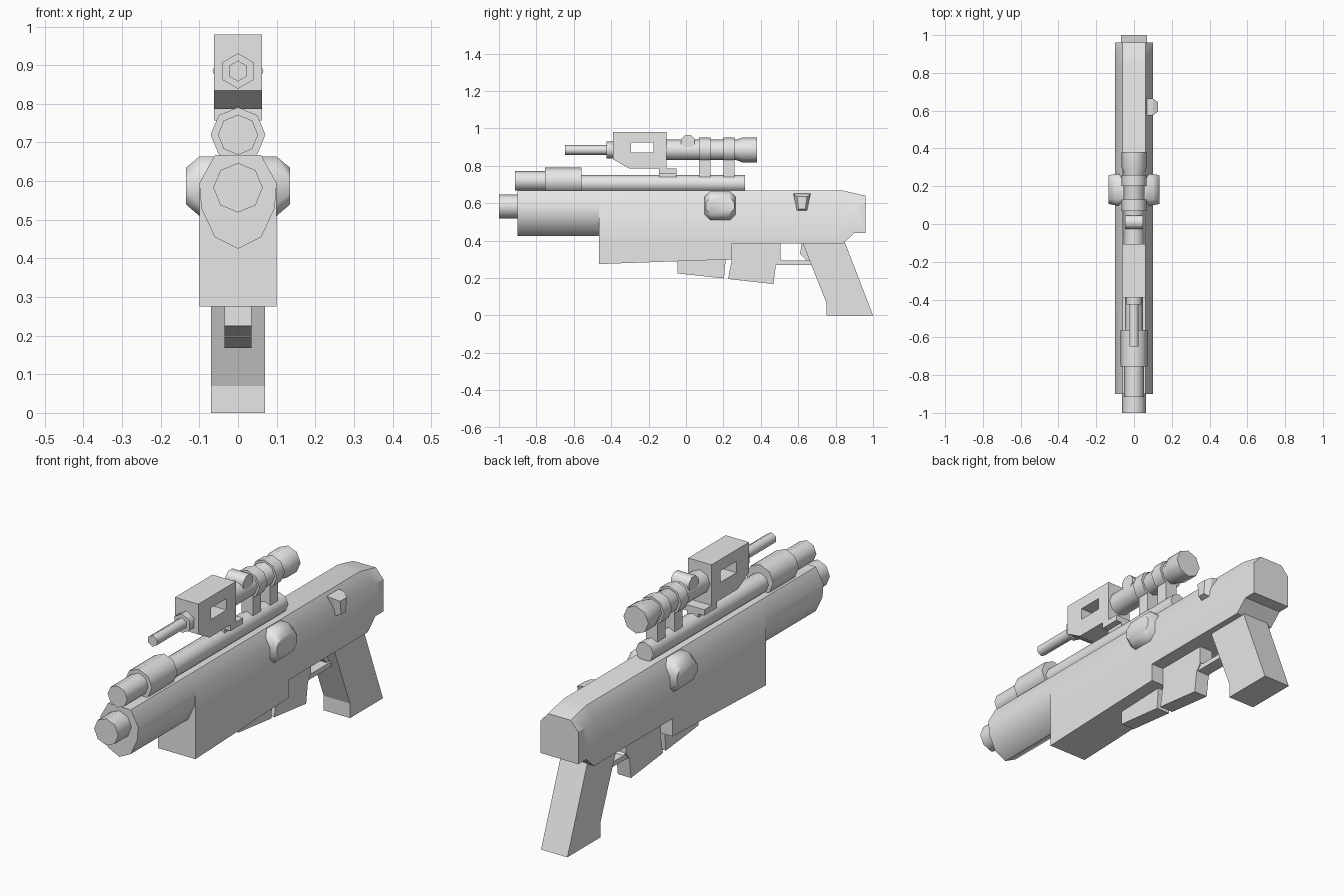
import bpy, bmesh, math
from mathutils import Vector

cube = bpy.data.objects.get("Cube")
if cube:
    bpy.data.objects.remove(cube, do_unlink=True)

grey = bpy.data.materials.new("plain grey")
grey.use_nodes = True
COLOUR = (0.8, 0.8, 0.8, 1)
grey.diffuse_color = COLOUR
grey.node_tree.nodes["Principled BSDF"].inputs["Base Color"].default_value = COLOUR


def loft(name, rings, smooth=0):
    """Skin a list of equal-length rings of points and cap both ends."""
    bm = bmesh.new()
    loops = [[bm.verts.new(p) for p in ring] for ring in rings]
    n = len(loops[0])
    for a, b in zip(loops, loops[1:]):
        for i in range(n):
            j = (i + 1) % n
            bm.faces.new((a[i], a[j], b[j], b[i]))
    bm.faces.new(loops[0])
    bm.faces.new(loops[-1])
    bmesh.ops.recalc_face_normals(bm, faces=bm.faces)
    mesh = bpy.data.meshes.new(name)
    bm.to_mesh(mesh)
    bm.free()
    mesh.materials.append(grey)
    ob = bpy.data.objects.new(name, mesh)
    bpy.context.collection.objects.link(ob)
    if smooth:
        bpy.ops.object.select_all(action='DESELECT')
        ob.select_set(True)
        bpy.context.view_layer.objects.active = ob
        bpy.ops.object.shade_smooth_by_angle(angle=math.radians(smooth))
    return ob


def slab(name, profile, half):
    """Side profile of (y, z) points, extruded across x."""
    return loft(name, [[(x, y, z) for y, z in profile] for x in (-half, half)])


def tube(name, z, stations, sides=8):
    """Faceted tube along y from (y, radius) stations, one vertex straight up."""
    turn = [math.tau * i / sides for i in range(sides)]
    return loft(name, [[(r * math.sin(a), y, z + r * math.cos(a)) for a in turn]
                       for y, r in stations], 62)


def mirrored(half):
    """Complete a half outline of (x, z) points from top to bottom."""
    return half + [(-x, z) for x, z in reversed(half) if x > 0]


# Main body with chamfered top and tapered rear
rings = []
for y, top, bottom in ((-0.465, 0.667, 0.385), (0.84, 0.667, 0.385),
                       (0.9, 0.654, 0.44), (0.96, 0.64, 0.44)):
    rings.append([(x, y, z) for x, z in
                  mirrored([(0.06, top), (0.1, 0.595), (0.1, bottom)])])
loft("body", rings, 35)
slab("lower_receiver", [(-0.465, 0.275), (0.245, 0.3), (0.245, 0.385), (-0.465, 0.385)], 0.1)

# Barrel shroud with rounded underside, and muzzle
shroud = mirrored([(0.06, 0.667), (0.1, 0.595), (0.095, 0.53), (0.06, 0.455), (0, 0.425)])
loft("barrel_shroud", [[(x, y, z) for x, z in shroud] for y in (-0.9, -0.46)], 50)
tube("muzzle", 0.583, [(-1, 0.064), (-0.89, 0.064)])

# Tube running along the top
tube("upper_tube_tip", 0.72, [(-0.915, 0.052), (-0.75, 0.052)])
tube("upper_tube_sleeve", 0.72, [(-0.755, 0.071), (-0.56, 0.071)])
tube("upper_tube", 0.705, [(-0.565, 0.047), (0.315, 0.047)])

# Sight housing: a frame of four blocks around a see-through window
Y0, Y1, Z0, Z1 = -0.295, -0.175, 0.87, 0.925
HALF = 0.062
slab("sight_frame_top", [(-0.39, Z1), (-0.105, Z1), (-0.105, 0.98), (-0.39, 0.98)], HALF)
slab("sight_frame_front", [(-0.39, Z0), (Y0, Z0), (Y0, Z1), (-0.39, Z1)], HALF)
slab("sight_frame_back", [(Y1, Z0), (-0.105, Z0), (-0.105, Z1), (Y1, Z1)], HALF)
slab("sight_frame_base", [(-0.39, Z0), (-0.39, 0.835), (-0.305, 0.787), (-0.145, 0.787),
                          (-0.145, 0.757), (-0.05, 0.757), (-0.05, 0.785),
                          (-0.105, 0.785), (-0.105, Z0)], HALF)
slab("sight_foot", [(-0.145, 0.735), (-0.05, 0.735), (-0.05, 0.757), (-0.145, 0.757)], 0.03)

# Sight tube, front rod and eyepiece
SIGHT_Z = 0.885
tube("sight_rod", SIGHT_Z, [(-0.648, 0.027), (-0.42, 0.027)], 6)
tube("sight_collar", SIGHT_Z, [(-0.425, 0.046), (-0.385, 0.046)], 6)
tube("sight_tube", SIGHT_Z, [(-0.11, 0.055), (0.27, 0.055), (0.3, 0.066), (0.38, 0.066)])

# Mount rings with legs
for name, y in (("front", 0.07), ("rear", 0.2)):
    tube(name + "_mount_ring", SIGHT_Z, [(y, 0.066), (y + 0.06, 0.066)])
    slab(name + "_mount_leg", [(y, 0.735), (y + 0.06, 0.735),
                               (y + 0.06, 0.85), (y, 0.85)], 0.03)

# Adjustment knob lying across the sight
turn = [math.tau * (i + 0.5) / 8 for i in range(8)]
loft("sight_knob", [[(x, 0.01 + 0.039 * math.cos(a), 0.93 + 0.037 * math.sin(a))
                     for a in turn] for x in (-0.048, 0.048)], 62)

# Rounded boss passing through both sides of the body
rings = []
for x, hy, hz in ((-0.134, 0.076, 0.048), (-0.1, 0.083, 0.077),
                  (0.1, 0.083, 0.077), (0.134, 0.076, 0.048)):
    c = 0.03
    corners = [(hy, hz - c), (hy - c, hz), (c - hy, hz), (-hy, hz - c),
               (-hy, c - hz), (c - hy, -hz), (hy - c, -hz), (hy, c - hz)]
    rings.append([(x, 0.182 + a, 0.587 + b) for a, b in corners])
loft("side_boss", rings, 50)

# Tapered switch on the left side
rings = []
for x, top_half, low_half, top, low in ((0.07, 0.046, 0.028, 0.652, 0.56),
                                        (0.1, 0.044, 0.027, 0.648, 0.56),
                                        (0.126, 0.026, 0.018, 0.635, 0.568)):
    rings.append([(x, 0.62 - top_half, top), (x, 0.62 + top_half, top),
                  (x, 0.62 + low_half, low), (x, 0.62 - low_half, low)])
loft("side_switch", rings)

# Blocks hanging beneath the receiver
slab("front_magazine", [(-0.045, 0.31), (-0.045, 0.225), (0.203, 0.198), (0.213, 0.31)], 0.035)
slab("rear_magazine", [(0.245, 0.395), (0.245, 0.3), (0.225, 0.195), (0.467, 0.168),
                       (0.48, 0.265), (0.505, 0.3), (0.505, 0.395)], 0.035)

# Trigger, guard and grip
slab("trigger_guard", [(0.478, 0.27), (0.69, 0.27), (0.67, 0.293), (0.515, 0.293), (0.495, 0.31)], 0.03)
slab("trigger", [(0.62, 0.395), (0.61, 0.33), (0.645, 0.293), (0.68, 0.293), (0.66, 0.395)], 0.02)
slab("grip", [(0.62, 0.395), (0.848, 0.395), (1, 0), (0.75, 0), (0.75, 0.07)], 0.07)
